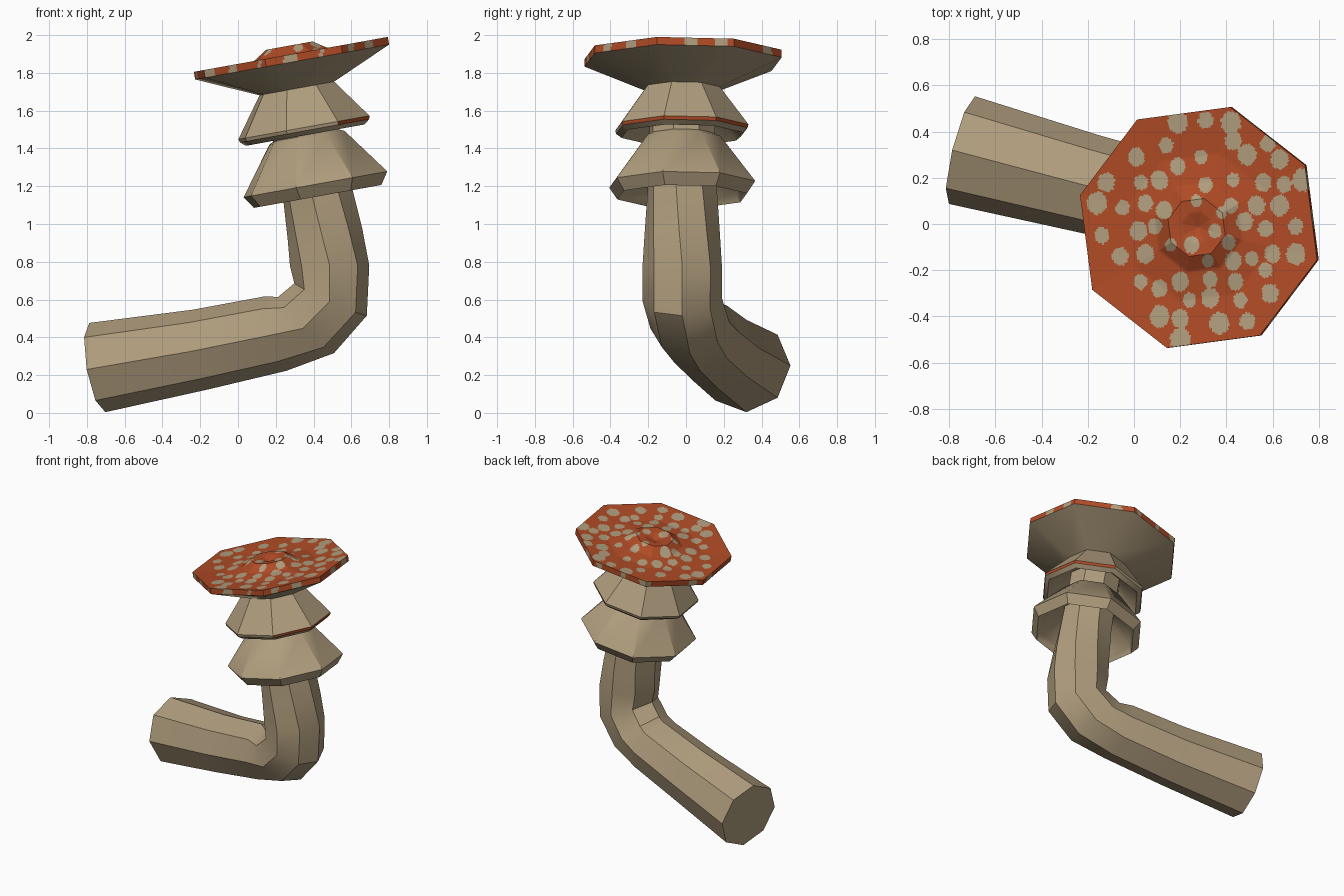
import bpy, math
from mathutils import Vector

if "Cube" in bpy.data.objects:
    bpy.data.objects.remove(bpy.data.objects["Cube"])

def material(name, col):
    m = bpy.data.materials.new(name)
    m.diffuse_color = (*col, 1)
    m.use_nodes = True
    m.node_tree.nodes["Principled BSDF"].inputs["Base Color"].default_value = m.diffuse_color
    return m

TAN = material("tan", (0.43, 0.335, 0.205))
ORANGE = material("burnt orange", (0.43, 0.07, 0.019))

def ring(c, n, r, phase, per_side=1):
    """Points round an octagon, optionally with each side divided."""
    n = Vector(n).normalized()
    v = Vector((0, 1, 0))
    v = (v - n * n.dot(v)).normalized()
    u = v.cross(n)
    corner = [Vector(c) + r * (u * math.cos(a) + v * math.sin(a))
              for a in (math.radians(phase + 45 * k) for k in range(8))]
    return [corner[k].lerp(corner[(k + 1) % 8], j / per_side)
            for k in range(8) for j in range(per_side)]

def loft(name, rings, rule, cap_start=False, cap_end=False):
    verts = [p for r in rings for p in r]
    m = len(rings[0])
    faces = []
    for i in range(len(rings) - 1):
        for k in range(m):
            j = (k + 1) % m
            faces.append((i * m + k, i * m + j, (i + 1) * m + j, (i + 1) * m + k))
    if cap_start:
        faces.append(tuple(reversed(range(m))))
    if cap_end:
        faces.append(tuple(range(len(verts) - m, len(verts))))
    me = bpy.data.meshes.new(name)
    me.from_pydata(verts, [], faces)
    me.materials.append(TAN)
    me.materials.append(ORANGE)
    for p in me.polygons:
        p.material_index = 1 if rule and rule(p, p.index // m) else 0
    ob = bpy.data.objects.new(name, me)
    bpy.context.collection.objects.link(ob)
    bpy.ops.object.select_all(action='DESELECT')
    ob.select_set(True)
    bpy.context.view_layer.objects.active = ob
    bpy.ops.object.shade_smooth_by_angle(angle=math.radians(35))
    return ob

# bent stem: centre, ring normal, radius, phase
stem = [((-0.745, 0.32, 0.24), (1, -0.25, 0.18), 0.24, 0),
        ((-0.2, 0.175, 0.335), (1, -0.25, 0.19), 0.215, 0),
        ((0.2, 0.075, 0.42), (1, -0.22, 0.28), 0.205, 0),
        ((0.36, 0.02, 0.465), (0.7, -0.12, 0.7), 0.21, 0),
        ((0.49, -0.02, 0.6), (0.4, -0.05, 0.9), 0.21, 0),
        ((0.485, -0.02, 0.78), (0, 0, 1), 0.21, 0),
        ((0.46, -0.02, 0.95), (-0.15, 0, 1), 0.2, -5),
        ((0.42, -0.02, 1.17), (-0.18, 0, 1), 0.187, -10),
        ((0.36, -0.02, 1.45), (-0.18, 0, 1), 0.18, -15),
        ((0.31, -0.02, 1.72), (-0.18, 0, 1), 0.18, -15)]
loft("stem", [ring(*s) for s in stem], None, True, True)

# two flared skirts; profiles run from hollow underside over the lip to the neck
TILT = Vector((-0.18, 0, 1)).normalized()

def skirt(name, c, profile, rule=None):
    loft(name, [ring(Vector(c) + TILT * h, TILT, r, -15) for r, h in profile], rule)

skirt("upper_skirt", (0.35, -0.022, 1.505),
      [(0.175, 0.1), (0.3, 0.0), (0.33, -0.035), (0.36, -0.012), (0.365, 0.006), (0.205, 0.22)],
      lambda p, row: row == 3 and p.normal.x > 0.3)
skirt("lower_skirt", (0.41, -0.02, 1.21),
      [(0.18, 0.1), (0.33, -0.01), (0.355, -0.065), (0.4, 0.0), (0.21, 0.25), (0.17, 0.27)])

# cap underside funnel
CAP = Vector((0.28, -0.015, 1.895))
loft("cap_underside",
     [ring((0.31, -0.02, 1.715), TILT, 0.203, -15),
      ring(CAP - TILT * 0.038, TILT, 0.54, -15)], None)

# spot centres on the cap, seen from above
SPOTS = [(.14, .34), (.01, .29), (.19, .44), (.31, .45), (.43, .36), (.42, .44), (.29, .29),
         (.19, .25), (.49, .3), (.58, .35), (.63, .28), (.73, .19), (.65, .17), (.56, .18),
         (.63, .08), (.43, .19), (.31, .17), (.11, .19), (.03, .18), (-.12, .18), (-.16, .09),
         (-.05, .07), (.05, .09), (.13, .06), (.27, .1), (.42, .08), (.53, .08), (.7, -.01),
         (.57, -.02), (.48, .01), (.38, .05), (.35, -.03), (.25, -.09), (.16, -.09),
         (.09, -.01), (.02, -.03), (-.14, -.05), (-.06, -.14), (.05, -.13), (.03, -.25),
         (.11, -.28), (.2, -.25), (.32, -.16), (.41, -.08), (.43, -.16), (.51, -.15),
         (.6, -.13), (.7, -.13), (.57, -.2), (.44, -.25), (.33, -.32), (.24, -.33),
         (.2, -.41), (.11, -.4), (.46, -.33), (.59, -.3), (.37, -.43), (.49, -.42),
         (.33, -.24), (.2, -.5)]

def cap_rule(p, row):
    x, y = p.center.x, p.center.y
    if row < 2:                       # spots wrapping over the rim
        a = math.atan2(y - CAP.y, x - CAP.x)
        return math.sin(19 * a) + 0.5 * math.sin(7 * a) < 0.6
    for i, (sx, sy) in enumerate(SPOTS):
        d = math.hypot(sx - CAP.x, sy - CAP.y)
        size = 0.021 + 0.026 * d + 0.005 * (i % 3)
        if math.hypot(x - sx, (y - sy) * 0.88) < size:
            return False
    return True

# cap top: rim, shallow dish, raised centre with a dimple
profile = [(0.54, 0.003), (0.33, -0.012), (0.2, 0.005), (0.13, 0.05), (0.07, 0.045), (0.002, 0.02)]
fine = [(0.54, -0.038), (0.54, -0.018)]
for (r0, h0), (r1, h1) in zip(profile, profile[1:]):
    steps = max(3, round((r0 - r1) / 0.009))
    fine += [(r0 + (r1 - r0) * s / steps, h0 + (h1 - h0) * s / steps) for s in range(steps)]
fine.append(profile[-1])
loft("cap_top", [ring(CAP + TILT * h, TILT, r, -15, 36) for r, h in fine], cap_rule, False, True)
